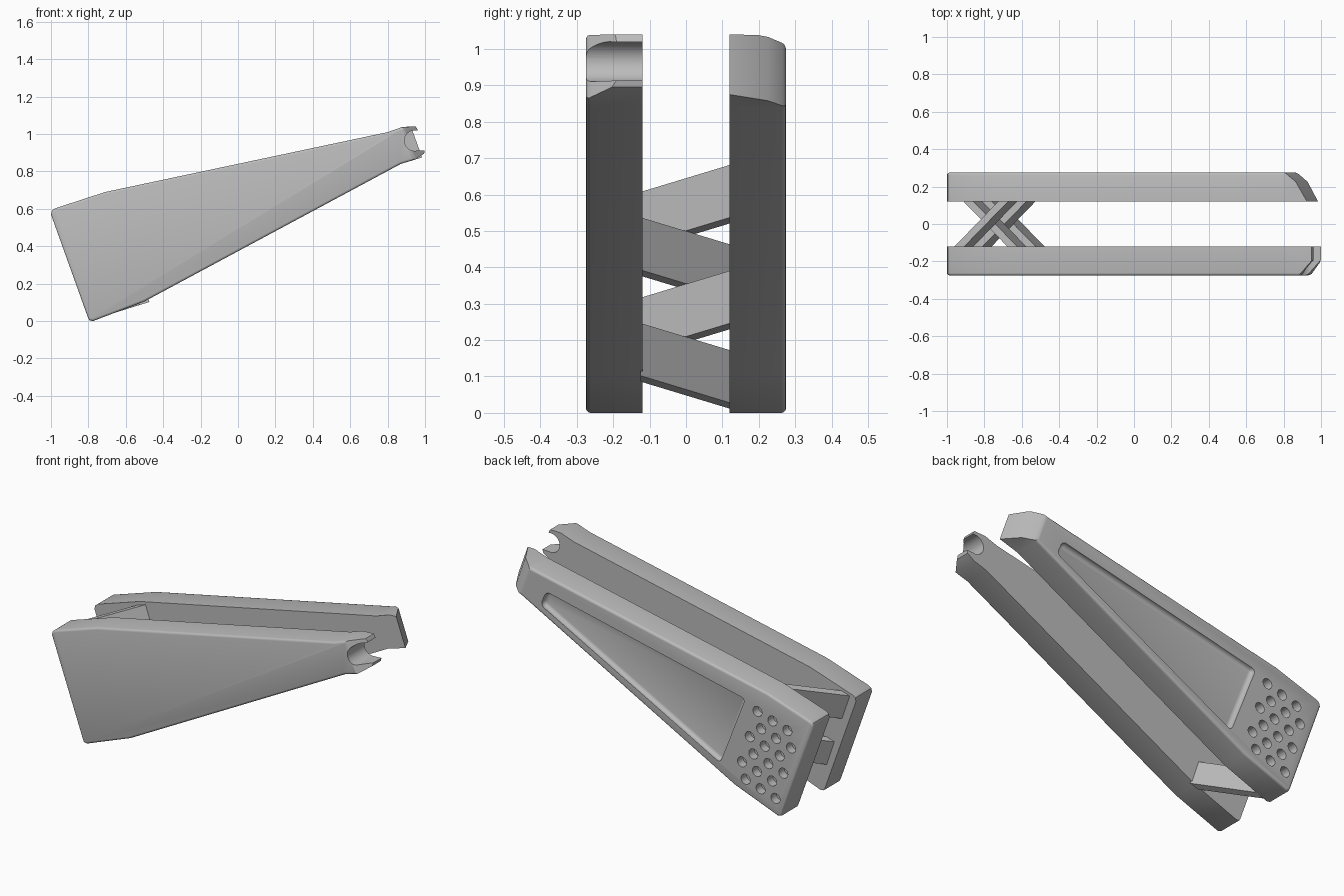
import bpy, bmesh, math
from mathutils import Vector

cube = bpy.data.objects.get("Cube")
if cube:
    bpy.data.objects.remove(cube, do_unlink=True)

grey = bpy.data.materials.new("plain_grey")
grey.use_nodes = True
COLOUR = (0.5, 0.5, 0.5, 1)
grey.diffuse_color = COLOUR
grey.node_tree.nodes["Principled BSDF"].inputs["Base Color"].default_value = COLOUR

INNER, OUTER = 0.12, 0.275


def prism(points, start, sweep, bm=None):
    """Extrude a closed polygon of 3D points along a vector."""
    bm = bm or bmesh.new()
    face = bm.faces.new([bm.verts.new(Vector(p) + Vector(start)) for p in points])
    ext = bmesh.ops.extrude_face_region(bm, geom=[face])["geom"]
    bmesh.ops.translate(bm, vec=sweep, verts=[g for g in ext if isinstance(g, bmesh.types.BMVert)])
    bmesh.ops.recalc_face_normals(bm, faces=bm.faces)
    return bm


def side_prism(outline, y0, y1, bm=None):
    """Extrude an x-z outline along y."""
    return prism([(x, 0, z) for x, z in outline], (0, y0, 0), (0, y1 - y0, 0), bm)


def cap_edges(bm, y):
    on = lambda f: all(abs(v.co.y - y) < 1e-4 for v in f.verts)
    return [e for e in bm.edges if sum(on(f) for f in e.link_faces) == 1]


def round_edges(bm, edges, width, segments=3):
    bmesh.ops.bevel(bm, geom=edges, offset=width, segments=segments,
                    profile=0.5, affect='EDGES')


def circle(cx, cz, r, a0=0, a1=360, n=20):
    return [(cx + r * math.cos(math.radians(a0 + (a1 - a0) * i / n)),
             cz + r * math.sin(math.radians(a0 + (a1 - a0) * i / n))) for i in range(n)]


def make_object(name, bm):
    mesh = bpy.data.meshes.new(name)
    bm.to_mesh(mesh)
    bm.free()
    ob = bpy.data.objects.new(name, mesh)
    bpy.context.collection.objects.link(ob)
    mesh.materials.append(grey)
    return ob


def activate(ob):
    bpy.ops.object.select_all(action='DESELECT')
    ob.select_set(True)
    bpy.context.view_layer.objects.active = ob


def cut(ob, bm):
    cutter = make_object("cutter", bm)
    cutter.hide_render = True
    mod = ob.modifiers.new("cut", 'BOOLEAN')
    mod.operation, mod.solver, mod.object = 'DIFFERENCE', 'EXACT', cutter
    activate(ob)
    bpy.ops.object.modifier_apply(modifier=mod.name)
    bpy.data.objects.remove(cutter, do_unlink=True)


def smooth(ob):
    activate(ob)
    bpy.ops.object.shade_smooth_by_angle(angle=math.radians(35))


def jaw(name, side, tip, slices):
    """Long tapered plate whose outer tip corner is sliced off, then rounded."""
    outline = [(0.80, 1.01), (-0.71, 0.69), (-0.98, 0.602), (-0.995, 0.59), (-1, 0.57),
               (-0.802, 0.018), (-0.795, 0.004), (-0.775, 0), (-0.5, 0.105), (0.87, 0.84)]
    bm = side_prism(outline + tip, side * INNER, side * OUTER)
    for (x, y), back, out in slices:
        normal = Vector((0.94 * out, side * back, 0.336 * out)).normalized()
        bmesh.ops.bisect_plane(bm, geom=bm.verts[:] + bm.edges[:] + bm.faces[:],
                               plane_co=(x, y, 1.04), plane_no=normal, clear_outer=True)
        bmesh.ops.holes_fill(bm, edges=[e for e in bm.edges if e.is_boundary])
    bmesh.ops.recalc_face_normals(bm, faces=bm.faces)
    round_edges(bm, cap_edges(bm, side * OUTER), 0.013)
    return make_object(name, bm)


# Front jaw with a round open notch at its tip
front_jaw = jaw("front_jaw", -1,
                [(0.95, 0.865), (0.995, 0.895), (1.0, 0.918), (0.957, 1.03), (0.95, 1.04), (0.88, 1.038)],
                [((0.955, -0.19), 0.07, 0.085)])
notch = circle(0.945, 0.965, 0.055, 80, 280) + [(0.955, 0.911), (1.1, 0.918), (1.1, 1.03)]
cut(front_jaw, side_prism(notch, -0.4, 0))

# Rear jaw with a slanted tip
rear_jaw = jaw("rear_jaw", 1,
               [(0.985, 0.875), (0.925, 1.04), (0.88, 1.038)],
               [((0.925, 0.12), 0.055, 0.10), ((0.87, 0.22), 0.06, 0.05)])

# Tapered recess in the outer face of the rear jaw
recess = side_prism([(-0.57, 0.62), (0.70, 0.90), (0.735, 0.815), (-0.41, 0.21)], 0.247, 0.35)
round_edges(recess, [e for e in recess.edges if abs(e.verts[0].co.y - e.verts[1].co.y) > 0.05], 0.025, 4)
round_edges(recess, cap_edges(recess, 0.247), 0.02, 3)
cut(rear_jaw, recess)

# Staggered grip holes
holes = bmesh.new()
for row in range(6):
    for col in range(3):
        u = 0.1 * col + 0.05 * (row % 2)
        v = 0.083 * row
        side_prism(circle(-0.648 - 0.955 * u + 0.297 * v, 0.57 - 0.297 * u - 0.955 * v, 0.029),
                   0.225, 0.35, holes)
cut(rear_jaw, holes)

# Four crossing spring strips stacked between the jaws
ORIGIN = Vector((-1, 0, 0.585))
ALONG = Vector((0.955, 0, 0.297))
DOWN = Vector((0.32, 0, -0.95))
HEIGHT = 0.152
for i in range(4):
    s = 1 if i % 2 == 0 else -1
    plan = [(0.035, -0.125), (0.09, -0.125), (0.345, 0.125), (0.29, 0.125)]
    pts = [ORIGIN + ALONG * u + Vector((0, s * y, 0)) for u, y in plan]
    strip = make_object(f"spring_strip_{i + 1}",
                        prism(pts, DOWN * (0.005 + i * 0.153), DOWN * HEIGHT))
    smooth(strip)

smooth(front_jaw)
smooth(rear_jaw)
